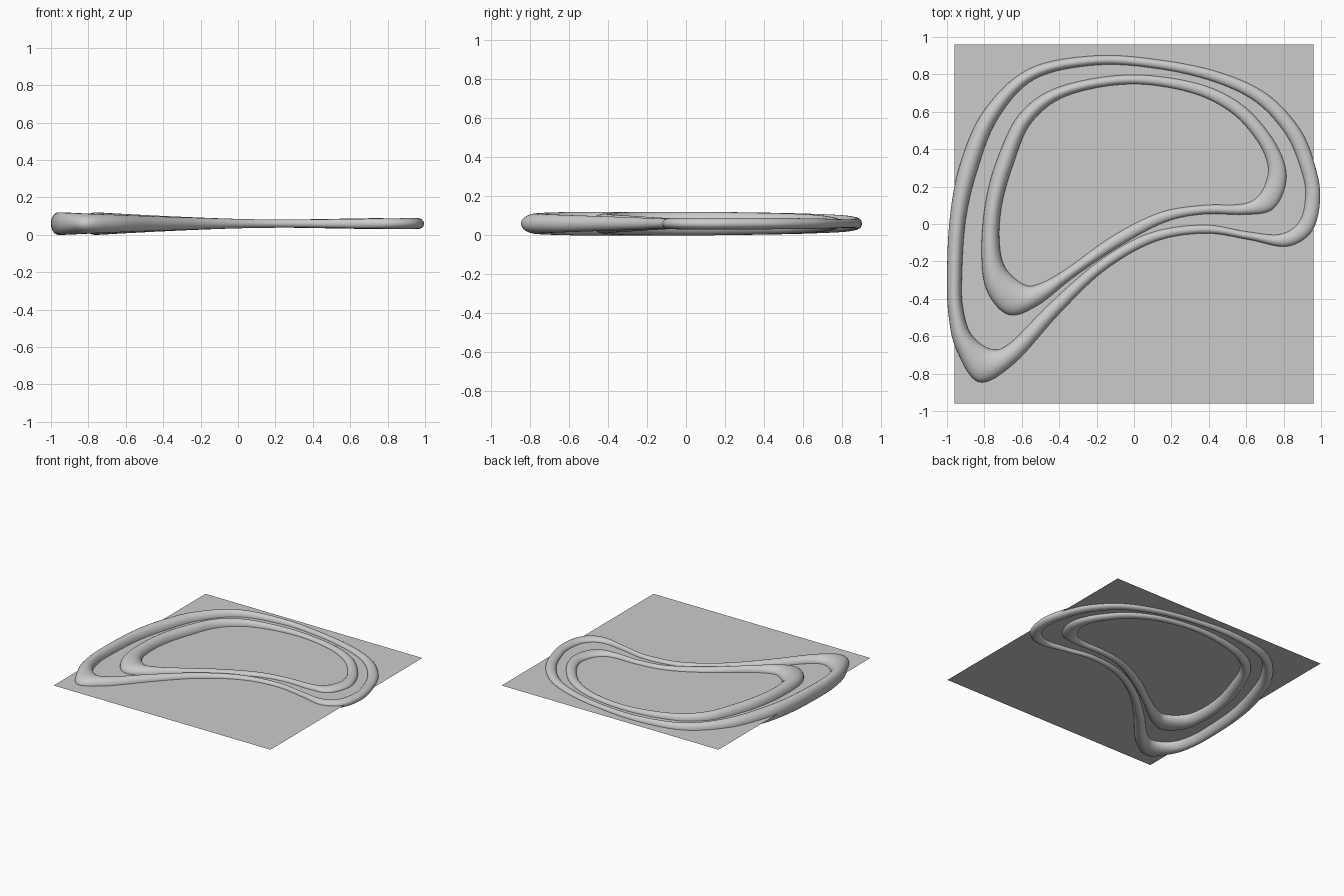
import bpy, math

if "Cube" in bpy.data.objects:
    bpy.data.objects.remove(bpy.data.objects["Cube"])

MID = 0.06      # height of the flat sheet and of the tube centres
STEPS, SIDES = 8, 24

# Each row: outer edge x, y and inner edge x, y of the tube seen from above
OUTER = [
    (-1.0, -.29, -.92, -.27), (-.985, .03, -.90, .02), (-.93, .32, -.84, .28),
    (-.80, .61, -.73, .56), (-.56, .83, -.53, .775), (-.21, .90, -.20, .85),
    (.14, .877, .13, .83), (.46, .81, .43, .76), (.71, .695, .655, .65),
    (.885, .51, .815, .475), (.97, .305, .895, .285), (.995, .13, .917, .155),
    (.95, -.04, .885, .015), (.815, -.12, .78, -.055), (.62, -.085, .60, -.04),
    (.38, -.05, .37, -.005), (.11, -.095, .08, -.05), (-.16, -.25, -.19, -.20),
    (-.40, -.48, -.45, -.425), (-.64, -.745, -.655, -.63), (-.83, -.845, -.76, -.67),
    (-.95, -.67, -.87, -.59), (-.99, -.50, -.915, -.445)]
INNER = [
    (-.815, -.16, -.72, -.08), (-.795, .11, -.705, .11), (-.73, .35, -.645, .32),
    (-.61, .59, -.55, .54), (-.40, .733, -.36, .685), (-.035, .797, -.025, .748),
    (.325, .755, .295, .705), (.565, .647, .515, .60), (.725, .48, .655, .45),
    (.805, .32, .715, .32), (.805, .19, .705, .22), (.735, .075, .655, .14),
    (.59, .05, .565, .105), (.375, .053, .365, .10), (.165, .01, .135, .06),
    (-.08, -.12, -.115, -.065), (-.32, -.283, -.355, -.235), (-.515, -.435, -.495, -.315),
    (-.67, -.485, -.585, -.325), (-.785, -.36, -.69, -.23)]


def spline(rows):
    """Closed smooth curve through all rows."""
    n, out = len(rows), []
    for i in range(n):
        quad = zip(*(rows[(i + k) % n] for k in (-1, 0, 1, 2)))
        quad = list(quad)
        for s in range(STEPS):
            t = s / STEPS
            out.append([0.5 * (2 * b + (c - a) * t + (2*a - 5*b + 4*c - d) * t**2
                               + (3*b - a - 3*c + d) * t**3) for a, b, c, d in quad])
    return out


def half_height(x, reach):
    """Tube is tallest at the left, thin in the middle, a little taller at the right."""
    u = x / reach
    left = max(0, (0.2 - u) / 1.15)
    right = max(0, (u - 0.4) / 0.6)
    return min(0.06, 0.022 + 0.037 * left**1.4 + 0.008 * right)


def make_object(name, verts, faces):
    mesh = bpy.data.meshes.new(name)
    mesh.from_pydata(verts, [], faces)
    ob = bpy.data.objects.new(name, mesh)
    bpy.context.collection.objects.link(ob)
    return ob


def tube(name, rows, reach):
    verts, path = [], spline(rows)
    for ox, oy, ix, iy in path:
        cx, cy = (ox + ix) / 2, (oy + iy) / 2
        h = half_height(cx, reach)
        for k in range(SIDES):
            a = 2 * math.pi * k / SIDES
            c = math.cos(a)
            verts.append((cx + c * (ox - ix) / 2, cy + c * (oy - iy) / 2,
                          MID + h * math.sin(a)))
    n = len(path)
    faces = []
    for i in range(n):
        p, q = i * SIDES, (i + 1) % n * SIDES
        for k in range(SIDES):
            m = (k + 1) % SIDES
            faces.append((p + k, p + m, q + m, q + k))
    ob = make_object(name, verts, faces)
    ob.data.polygons.foreach_set("use_smooth", [True] * len(faces))
    return ob


# Two nested closed tubes
tube("outer_loop_tube", OUTER, 0.96)
tube("inner_loop_tube", INNER, 0.77)

# Flat square sheet through the middle of the tubes
S = 0.96
make_object("flat_sheet", [(-S, -S, MID), (S, -S, MID), (S, S, MID), (-S, S, MID)],
            [(0, 1, 2, 3)])

# Make tube normals point outward
import bmesh
for ob in bpy.context.collection.objects:
    if ob.name.endswith("tube"):
        bm = bmesh.new()
        bm.from_mesh(ob.data)
        bmesh.ops.recalc_face_normals(bm, faces=bm.faces)
        bm.to_mesh(ob.data)
        bm.free()
